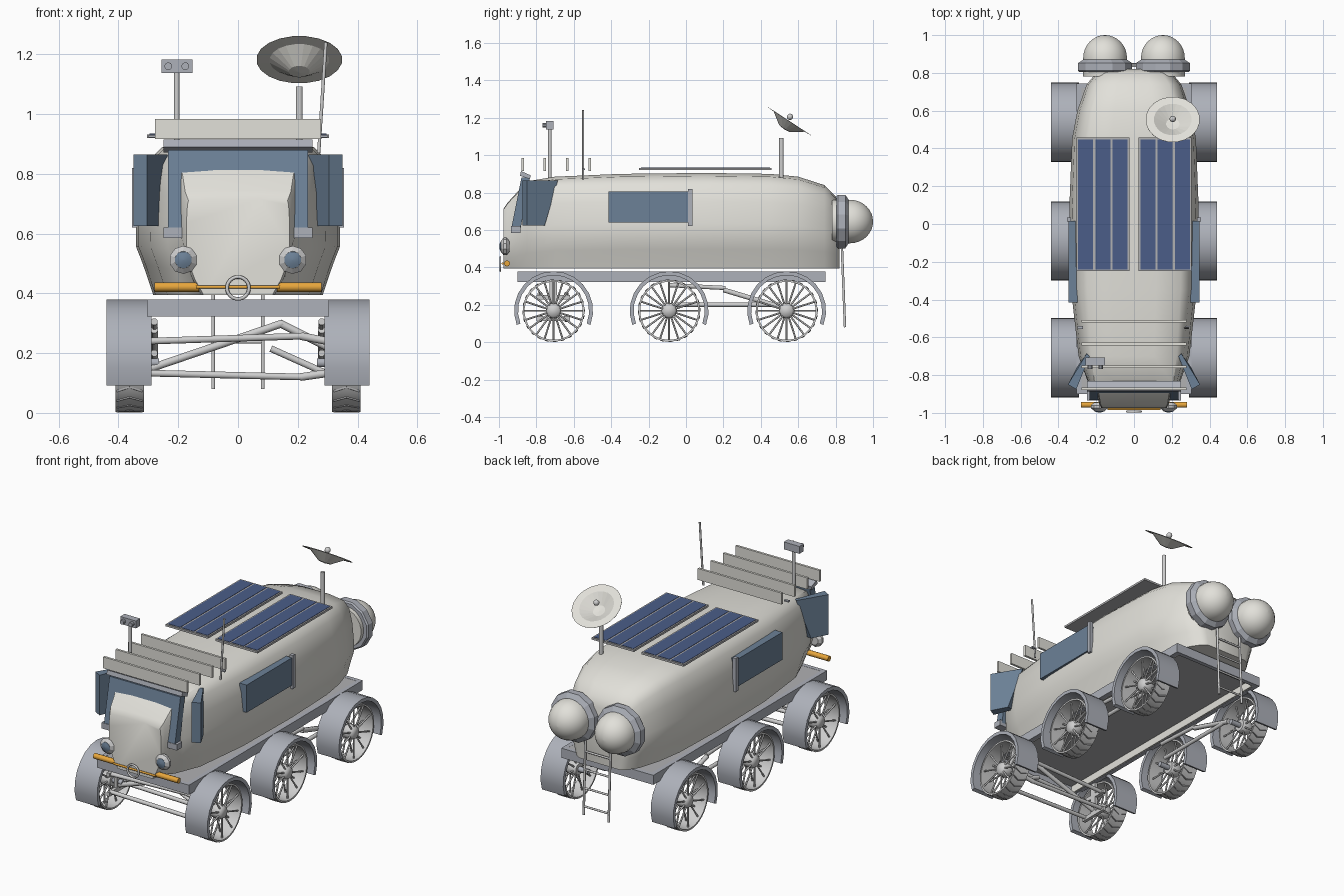
import bpy, bmesh, math
from mathutils import Vector, Matrix

if "Cube" in bpy.data.objects:
    bpy.data.objects.remove(bpy.data.objects["Cube"])


def material(name, rgb):
    m = bpy.data.materials.new(name)
    m.use_nodes = True
    m.diffuse_color = (*rgb, 1)
    m.node_tree.nodes["Principled BSDF"].inputs["Base Color"].default_value = (*rgb, 1)
    return m


WHITE = material("hull white", (0.76, 0.75, 0.70))
METAL = material("blue grey metal", (0.42, 0.44, 0.49))
PALE = material("pale metal", (0.62, 0.62, 0.62))
GREY = material("mid grey", (0.44, 0.44, 0.45))
GLASS = material("blue glass", (0.15, 0.22, 0.31))
SOLAR = material("solar blue", (0.07, 0.11, 0.25))
ORANGE = material("orange", (0.88, 0.42, 0.05))


# ---- helpers: add shapes to a bmesh, then finish it as an object
def finish(bm, name, mat, smooth=0):
    bmesh.ops.remove_doubles(bm, verts=bm.verts, dist=0.0001)
    bmesh.ops.recalc_face_normals(bm, faces=bm.faces)
    me = bpy.data.meshes.new(name)
    bm.to_mesh(me)
    bm.free()
    me.materials.append(mat)
    ob = bpy.data.objects.new(name, me)
    bpy.context.collection.objects.link(ob)
    if smooth:
        bpy.ops.object.select_all(action="DESELECT")
        ob.select_set(True)
        bpy.context.view_layer.objects.active = ob
        bpy.ops.object.shade_smooth_by_angle(angle=math.radians(smooth))
    return ob


def box(bm, x, y, z):
    c = Vector((sum(x), sum(y), sum(z))) / 2
    size = Vector((abs(x[1] - x[0]), abs(y[1] - y[0]), abs(z[1] - z[0])))
    bmesh.ops.create_cube(bm, size=1, matrix=Matrix.Translation(c) @ Matrix.Diagonal((*size, 1)))


def loft(bm, rings, wrap=False):
    vs = [[bm.verts.new(p) for p in ring] for ring in rings]
    n = len(vs[0])
    for i in range(len(vs) if wrap else len(vs) - 1):
        a, b = vs[i], vs[(i + 1) % len(vs)]
        for j in range(n):
            bm.faces.new((a[j], a[(j + 1) % n], b[(j + 1) % n], b[j]))
    if not wrap:
        bm.faces.new(vs[0])
        bm.faces.new(vs[-1])


def lathe(bm, profile, origin, axis, n=16, wrap=False):
    """Turn (radius, height) pairs around an axis."""
    q = Vector(axis).to_track_quat("Z", "Y")
    ang = [2 * math.pi * (k + 0.5) / n for k in range(n)]
    loft(bm, [[Vector(origin) + q @ Vector((max(r, 0.0005) * math.cos(a), max(r, 0.0005) * math.sin(a), h))
               for a in ang] for r, h in profile], wrap)


def tube(bm, p, q, r, n=8):
    d = Vector(q) - Vector(p)
    lathe(bm, [(r, 0), (r, d.length)], p, d, n)


def slab(bm, outline, width):
    """Side outline (y, z) extended to both sides."""
    loft(bm, [[(x, y, z) for y, z in outline] for x in (-width, width)])


def made(name, mat, shape, *args, smooth=0):
    bm = bmesh.new()
    shape(bm, *args)
    return finish(bm, name, mat, smooth)


# ---- hull: round half section, boxier at the nose, lofted along y
soft = [(0.83, 0), (0.93, 0.2), (1, 0.32), (1, 0.47), (0.96, 0.7), (0.88, 0.88), (0.74, 0.97), (0.35, 1)]
boxy = [(0.64, 0), (0.8, 0.16), (0.92, 0.34), (0.96, 0.5), (0.96, 0.75), (0.94, 0.94), (0.92, 0.985), (0.4, 1)]


def hull_ring(y, w, top, b):
    pts = [Vector(p).lerp(Vector(q), b) for p, q in zip(soft, boxy)]
    right = [(p.x * w, y, 0.395 + p.y * (top - 0.395)) for p in pts]
    return right + [(-x, y, z) for x, y, z in reversed(right)]


# position, half width, top, boxiness
stations = [(-0.975, 0.18, 0.715, 1), (-0.955, 0.192, 0.745, 1), (-0.90, 0.202, 0.805, 1),
            (-0.85, 0.245, 0.86, 0.6), (-0.7, 0.295, 0.885, 0.15), (-0.35, 0.333, 0.90, 0),
            (0.1, 0.342, 0.905, 0), (0.45, 0.328, 0.90, 0), (0.6, 0.3, 0.885, 0),
            (0.74, 0.25, 0.84, 0), (0.80, 0.2, 0.78, 0), (0.82, 0.16, 0.73, 0)]
made("hull", WHITE, loft, [hull_ring(*s) for s in stations], smooth=40)

# ---- chassis frame with pale inner liners, and the deck
bm = bmesh.new()
for s in (-1, 1):
    box(bm, (s * 0.278, s * 0.305), (-0.90, 0.745), (0.322, 0.379))
    made("frame_liner", WHITE, box, (s * 0.27, s * 0.279), (-0.88, 0.725), (0.323, 0.373))
for y in (-0.90, 0.72):
    box(bm, (-0.305, 0.305), (y, y + 0.025), (0.322, 0.379))
finish(bm, "chassis_frame", METAL)
made("chassis_deck", GREY, box, (-0.28, 0.28), (-0.88, 0.73), (0.368, 0.378))

# ---- windshield slab with its brow and feet
made("windshield", GLASS, slab, [(-0.935, 0.605), (-0.885, 0.605), (-0.835, 0.88), (-0.88, 0.88)], 0.235)
made("windshield_brow", METAL, slab, [(-0.888, 0.89), (-0.835, 0.872), (-0.83, 0.892), (-0.882, 0.915)], 0.25)
for s in (-1, 1):
    made("windshield_foot", METAL, box, (s * 0.18, s * 0.25), (-0.935, -0.885), (0.585, 0.62))

# ---- corner and side windows
for s in (-1, 1):
    bm = bmesh.new()
    low = [(0.26, -0.76), (0.305, -0.875), (0.35, -0.85), (0.30, -0.755)]
    high = [(0.235, -0.70), (0.305, -0.875), (0.35, -0.85), (0.25, -0.685)]
    loft(bm, [[(s * x, y, z) for x, y in ring] for z, ring in ((0.625, low), (0.865, high))])
    finish(bm, "corner_window", GLASS)
    made("side_window", GLASS, box, (s * 0.30, s * 0.348), (-0.415, 0.015), (0.64, 0.805))
    made("side_window_post", METAL, box, (s * 0.333, s * 0.355), (0.012, 0.035), (0.62, 0.82))

# ---- headlights, bumper and tow ring
for s in (-1, 1):
    at = (s * 0.183, -0.945, 0.512)
    made("headlight_housing", PALE, lathe, [(0.03, 0), (0.047, 0.015), (0.047, 0.03), (0.029, 0.045)],
         at, (0, -1, 0), 10)
    made("headlight_lens", GLASS, lathe, [(0.03, 0.035), (0.028, 0.046), (0.015, 0.051), (0, 0.053)],
         at, (0, -1, 0), 12, smooth=50)
    made("bumper_grip", ORANGE, tube, (s * 0.13, -0.957, 0.421), (s * 0.28, -0.957, 0.421), 0.016, 10, smooth=50)
made("bumper_rod", ORANGE, tube, (-0.14, -0.98, 0.421), (0.14, -0.98, 0.421), 0.006, smooth=50)
made("tow_ring", PALE, lathe, [(0.037 + 0.006 * math.cos(a), 0.006 * math.sin(a))
                               for a in [k * math.pi / 3 for k in range(6)]],
     (0, -0.993, 0.418), (0, -1, 0), 20, True, smooth=65)

# ---- roof slats with small side brackets
bm = bmesh.new()
for y in (-0.872, -0.755, -0.635, -0.515):
    box(bm, (-0.278, 0.278), (y - 0.007, y + 0.007), (0.916, 0.984))
finish(bm, "roof_slats", WHITE)
bm = bmesh.new()
for s in (-1, 1):
    box(bm, (s * 0.27, s * 0.30), (-0.555, -0.54), (0.922, 0.93))
finish(bm, "slat_brackets", METAL)

# ---- solar panels: frame with three strips each
for s in (-1, 1):
    made("solar_frame", GREY, box, (s * 0.025, s * 0.305), (-0.25, 0.458), (0.92, 0.932))
    bm = bmesh.new()
    for k in range(3):
        x = 0.034 + k * 0.091
        box(bm, (s * x, s * (x + 0.08)), (-0.24, 0.448), (0.931, 0.934))
    finish(bm, "solar_cells", SOLAR)

# ---- camera mast and whip antenna
made("camera_mast", PALE, tube, (-0.205, -0.728, 0.87), (-0.205, -0.728, 1.15), 0.01, smooth=50)
bm = bmesh.new()
box(bm, (-0.256, -0.153), (-0.748, -0.708), (1.138, 1.182))
for x in (-0.233, -0.176):
    tube(bm, (x, -0.748, 1.16), (x, -0.768, 1.16), 0.013, 10)
finish(bm, "camera_head", METAL)
made("whip_antenna", PALE, tube, (0.27, -0.55, 0.87), (0.294, -0.55, 1.24), 0.006, smooth=50)

# ---- dish antenna
made("dish_mast", PALE, tube, (0.205, 0.51, 0.87), (0.205, 0.51, 1.092), 0.012, 10, smooth=50)
tilt = (0, math.sin(0.58), math.cos(0.58))
made("dish", WHITE, lathe, [(0, -0.052), (0.035, -0.048), (0.1, -0.003), (0.144, -0.0005), (0.144, 0.0005),
                            (0.1, 0), (0.035, -0.042), (0, -0.046)], (0.205, 0.553, 1.182), tilt, 20)
made("dish_feed", PALE, lathe, [(0.017 * math.sin(k * math.pi / 8), -0.017 * math.cos(k * math.pi / 8))
                                for k in range(9)], (0.205, 0.556, 1.205), tilt, 12, smooth=60)

# ---- rear docking pods
for s in (-1, 1):
    at = (s * 0.153, 0.80, 0.645)
    made("pod_collar", METAL, lathe, [(0.14, 0.004), (0.148, 0.012), (0.148, 0.052), (0.12, 0.07)],
         at, (0, 1, 0), 12)
    made("pod_dome", WHITE, lathe, [(0.117, -0.02)] +
         [(0.117 * math.cos(k * math.pi / 16), 0.078 + 0.122 * math.sin(k * math.pi / 16)) for k in range(9)],
         at, (0, 1, 0), 24, smooth=50)

# ---- ladder
bm = bmesh.new()
for s in (-1, 1):
    tube(bm, (s * 0.083, 0.833, 0.52), (s * 0.083, 0.85, 0.08), 0.007)
for k in range(4):
    z = 0.13 + k * 0.108
    tube(bm, (-0.083, 0.848 - k * 0.004, z), (0.083, 0.848 - k * 0.004, z), 0.006)
finish(bm, "ladder", PALE, 50)

# ---- wheels, fenders and axles
R = 0.168
for s in (-1, 1):
    for y in (-0.708, -0.09, 0.538):
        c, out = Vector((0, y, R)), (s, 0, 0)

        def rim(x, r, a):
            return c + Vector((s * x, r * math.cos(a), r * math.sin(a)))

        made("wheel_rim", PALE, lathe, [(0.155, 0.315), (0.165, 0.315), (0.165, 0.41), (0.155, 0.41)],
             c, out, 32, True, smooth=30)
        bm = bmesh.new()
        lathe(bm, [(0.035, 0.33), (0.042, 0.345), (0.042, 0.385), (0.03, 0.405)], c, out, 14)
        for k in range(20):
            a = k * math.pi / 10
            x = 0.39 if k % 2 else 0.345
            tube(bm, rim(x, 0.035, a), rim(x, 0.157, a), 0.005, 6)
        finish(bm, "wheel_spokes", PALE, 65)
        bm = bmesh.new()
        for k in range(24):
            a = k * math.pi / 12
            for x in (0.32, 0.406):
                tube(bm, rim(0.363, 0.164, a), rim(x, 0.164, a + 0.1), 0.004, 4)
        finish(bm, "wheel_treads", GREY)
        arc = [math.radians(-21 + 222 * k / 14) for k in range(15)]
        made("fender", METAL, loft, [[rim(x, r, a) for x, r in ((0.29, 0.19), (0.44, 0.19), (0.44, 0.211),
                                                                (0.29, 0.211))] for a in arc], smooth=35)
        made("axle", METAL, tube, (s * 0.265, y, R), (s * 0.36, y, R), 0.016, smooth=50)

    # rocker arms joining middle and rear wheels
    bm = bmesh.new()
    tube(bm, (s * 0.28, -0.06, 0.2), (s * 0.28, 0.5, 0.2), 0.012)
    tube(bm, (s * 0.28, 0.2, 0.28), (s * 0.28, 0.5, 0.19), 0.014)
    tube(bm, (s * 0.28, -0.09, 0.305), (s * 0.28, 0.21, 0.29), 0.012)
    finish(bm, "rocker_arm", PALE, 50)

# ---- front suspension links
bm = bmesh.new()
for y in (-0.78, -0.64):
    for z, mid in ((0.24, 0.257), (0.133, 0.12)):
        tube(bm, (-0.3, y, z), (0.22, y, mid), 0.012)
        tube(bm, (0.21, y, mid), (0.3, y, z), 0.014)
tube(bm, (-0.29, -0.71, 0.15), (0.15, -0.71, 0.30), 0.014)
tube(bm, (0.14, -0.71, 0.30), (0.3, -0.71, 0.22), 0.014)
tube(bm, (0.3, -0.71, 0.13), (0.11, -0.71, 0.215), 0.012)
for s in (-1, 1):
    for z in (0.125, 0.24):
        box(bm, (s * 0.29, s * 0.31), (-0.80, -0.62), (z - 0.012, z + 0.012))
    box(bm, (s * 0.29, s * 0.31), (-0.73, -0.69), (0.12, 0.33))
finish(bm, "front_suspension", PALE, 50)
